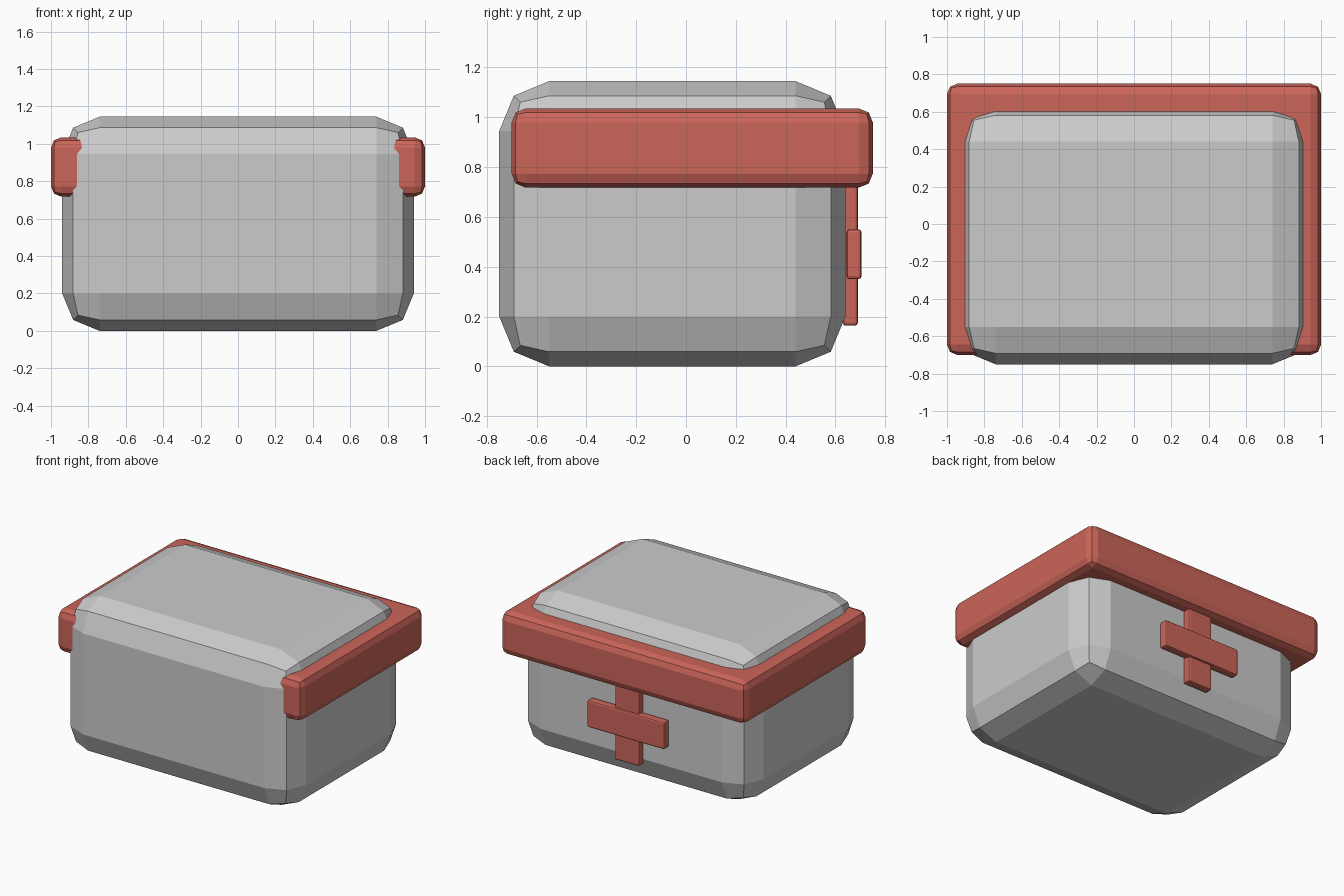
import bpy
from mathutils import Vector

if "Cube" in bpy.data.objects:
    bpy.data.objects.remove(bpy.data.objects["Cube"])

red = bpy.data.materials.new("red_paint")
red.diffuse_color = (0.6, 0.13, 0.1, 1)
red.use_nodes = True
red.node_tree.nodes["Principled BSDF"].inputs["Base Color"].default_value = red.diffuse_color


def bevelled_box(name, low, high, bevel, material=None):
    """Box between two corners with a two-step chamfer on every edge."""
    low, high = Vector(low), Vector(high)
    bpy.ops.mesh.primitive_cube_add(size=1, location=(low + high) / 2)
    ob = bpy.context.object
    ob.name = name
    ob.scale = high - low
    bpy.ops.object.transform_apply(location=False, rotation=False, scale=True)
    mod = ob.modifiers.new("bevel", 'BEVEL')
    mod.width = bevel
    mod.segments = 2
    mod.limit_method = 'NONE'
    if material:
        ob.data.materials.append(material)
    return ob


# Chunky case
bevelled_box("case_body", (-0.94, -0.75, 0), (0.94, 0.64, 1.145), 0.2)

# Red band, its front edge buried inside the case
bevelled_box("band", (-1, -0.70, 0.718), (1, 0.75, 1.035), 0.055, red)

# Cross on the back, the upright runs up into the band
bevelled_box("cross_upright", (-0.1, 0.63, 0.163), (0.1, 0.69, 0.795), 0.012, red)
bevelled_box("cross_bar", (-0.315, 0.645, 0.35), (0.315, 0.705, 0.55), 0.012, red)
